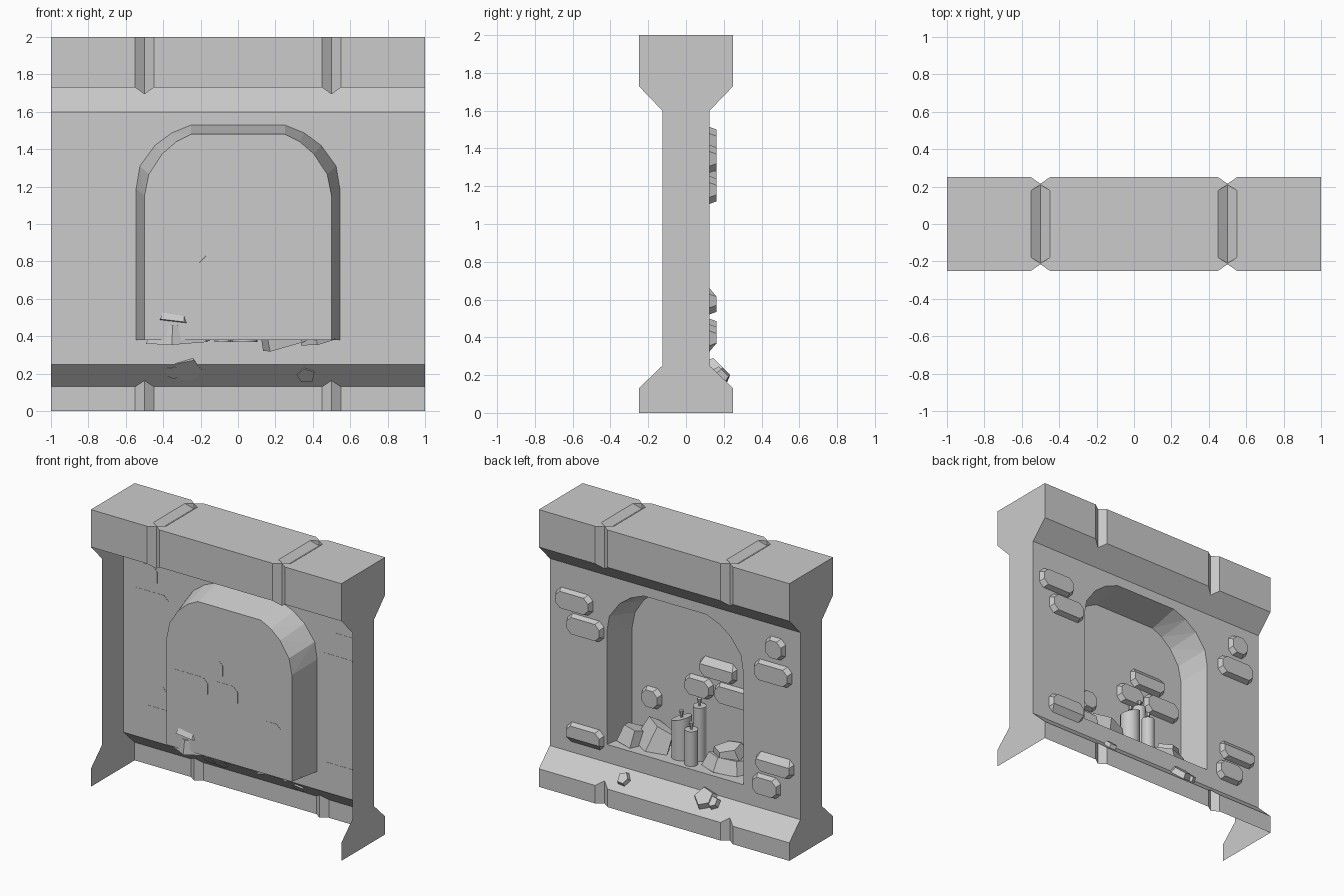
import bpy, bmesh, math, random
from mathutils import Vector, Euler

if "Cube" in bpy.data.objects:
    bpy.data.objects.remove(bpy.data.objects["Cube"])

random.seed(4)


def add_mesh(name, bm):
    bmesh.ops.recalc_face_normals(bm, faces=bm.faces)
    me = bpy.data.meshes.new(name)
    bm.to_mesh(me)
    bm.free()
    ob = bpy.data.objects.new(name, me)
    bpy.context.collection.objects.link(ob)
    return ob


def hull(name, pts):
    """Convex solid around a few points, with flat faces merged."""
    bm = bmesh.new()
    for p in pts:
        bm.verts.new(p)
    bmesh.ops.convex_hull(bm, input=bm.verts)
    bmesh.ops.delete(bm, geom=[v for v in bm.verts if not v.link_faces], context='VERTS')
    bmesh.ops.dissolve_limit(bm, angle_limit=0.01, verts=bm.verts, edges=bm.edges)
    return add_mesh(name, bm)


def cut(target, cutter):
    cutter.hide_render = True
    mod = target.modifiers.new("cut", 'BOOLEAN')
    mod.operation, mod.solver, mod.object = 'DIFFERENCE', 'EXACT', cutter
    bpy.context.view_layer.objects.active = target
    bpy.ops.object.modifier_apply(modifier=mod.name)
    bpy.data.objects.remove(cutter)


# Wall: end profile (y, z) swept along x
half = [(.25, 0), (.25, .13), (.125, .25), (.125, 1.6), (.25, 1.73), (.25, 2)]
profile = half + [(-y, z) for y, z in reversed(half)]
bm = bmesh.new()
face = bm.faces.new([bm.verts.new((-1, y, z)) for y, z in profile])
ext = bmesh.ops.extrude_face_region(bm, geom=[face], use_keep_orig=True)
bmesh.ops.translate(bm, vec=(2, 0, 0), verts=[v for v in ext["geom"] if isinstance(v, bmesh.types.BMVert)])
wall = add_mesh("wall", bm)

# Joint grooves between the coping and base stones
for x in (-.5, .5):
    for y in (-.25, .25):
        cut(wall, hull("joint_cutter", [(x + dx, y + dy, z) for z in (-.1, 2.1)
                                        for dx, dy in ((.05, 0), (-.05, 0), (0, .035), (0, -.035))]))
    slot = [(x + sx * .05, sy * .18, z) for sx in (-1, 1) for sy in (-1, 1) for z in (2, 2.02)]
    slot += [(x, sy * .21, z) for sy in (-1, 1) for z in (1.965, 2.02)]
    cut(wall, hull("slot_cutter", slot))

# Arched niche, tapering towards its rear
rim = [(.545, .38), (.545, 1.19), (.525, 1.31), (.445, 1.42), (.355, 1.487), (.25, 1.53)]
rear = [(.5, .38), (.5, 1.15), (.477, 1.265), (.405, 1.375), (.33, 1.44), (.25, 1.48)]
cut(wall, hull("niche_cutter", [(s * x, y, z) for s in (-1, 1)
                                for row, y in ((rim, .127), (rear, -.1)) for x, z in row]))

# The shell is open underneath and on the front below the coping
bm = bmesh.new()
bm.from_mesh(wall.data)
gone = []
for f in bm.faces:
    c = f.calc_center_median()
    if abs(f.normal.x) > .99:
        continue
    if (f.normal.z < -.9 and c.z < .01) or (c.y < -.12 and c.z < 1.73):
        gone.append(f)
bmesh.ops.delete(bm, geom=gone, context='FACES')
bm.to_mesh(wall.data)
bm.free()


# Raised bricks: chamfered corners, narrower outer face, optional broken corner
def brick(x0, x1, z0, z1, y, chip=None):
    def ring(d, yy):
        a, b, c, e, k = x0 + d, x1 - d, z0 + d, z1 - d, .035
        return [(a + k, yy, c), (b - k, yy, c), (b, yy, c + k), (b, yy, e - k),
                (b - k, yy, e), (a + k, yy, e), (a, yy, e - k), (a, yy, c + k)]
    outer = ring(.015, y + .037)
    if chip is not None:
        outer = [p for i, p in enumerate(outer) if i not in (chip, chip + 1)]
    hull("brick", ring(0, y - .004) + outer)


for b in [(-.885, -.73, 1.36, 1.515), (-.935, -.64, 1.175, 1.325), (-.95, -.655, .52, .665, 4),
          (-.845, -.625, .35, .5), (.655, .945, 1.27, 1.42), (.565, .855, 1.105, 1.255),
          (.565, .86, .32, .47, 0)]:
    brick(*b[:4], .125, *b[4:])
for b in [(-.34, -.05, .955, 1.105, 4), (-.465, -.17, .795, .945), (-.15, .07, .795, .945), (.26, .415, .615, .765)]:
    brick(*b[:4], -.1, *b[4:])


# Broken stones: irregular flat polygons with a smaller upper face
def stone(name, loc, size, rot, sides=5):
    turn = Euler([math.radians(a) for a in rot]).to_matrix()
    pts, phase = [], random.random()
    for i in range(sides):
        a = (i + phase + random.uniform(-.15, .15)) * math.tau / sides
        for k, z in ((1, -.5), (.78, .5)):
            v = Vector((k * size[0] / 2 * math.cos(a), k * size[1] / 2 * math.sin(a), z * size[2]))
            pts.append(Vector(loc) + turn @ v)
    hull(name, pts)


# Rubble in the niche
stone("rubble", (-.32, -.02, .42), (.36, .21, .1), (8, -3, 10), 6)
stone("rubble", (-.32, -.03, .5), (.26, .17, .08), (-10, 12, 25))
stone("rubble", (.24, -.01, .45), (.31, .13, .2), (14, -16, -8), 5)
stone("rubble", (.42, 0, .43), (.2, .18, .12), (5, -14, 30))
# Small stones lying on the base slope
stone("slope_stone", (-.27, .172, .232), (.17, .17, .045), (-45, 0, 0))
stone("slope_stone", (-.345, .178, .22), (.09, .1, .04), (-45, 0, 0))
stone("slope_stone", (.365, .188, .202), (.1, .11, .04), (-45, 0, 0))


# Candles with wicks
def cylinder(name, x, y, z0, z1, r0, r1, sides, slant=0):
    bpy.ops.mesh.primitive_cone_add(vertices=sides, radius1=r0, radius2=r1, depth=z1 - z0,
                                    location=(x, y, (z0 + z1) / 2))
    ob = bpy.context.object
    ob.name = name
    for v in ob.data.vertices:
        if v.co.z > 0:
            v.co.z -= slant * v.co.x
    bpy.ops.object.shade_smooth_by_angle(angle=math.radians(40))


for x, y, top, r, slant in [(-.08, .053, .63, .045, 0), (.035, 0, .665, .068, .35), (-.08, -.04, .765, .045, 0)]:
    cylinder("candle", x, y, .37, top, r, r, 16, slant)
    cylinder("wick", x, y, top - .01, top + .03, .008, .008, 6)
    cylinder("wick_tip", x, y, top + .025, top + .05, .012, .017, 6)
